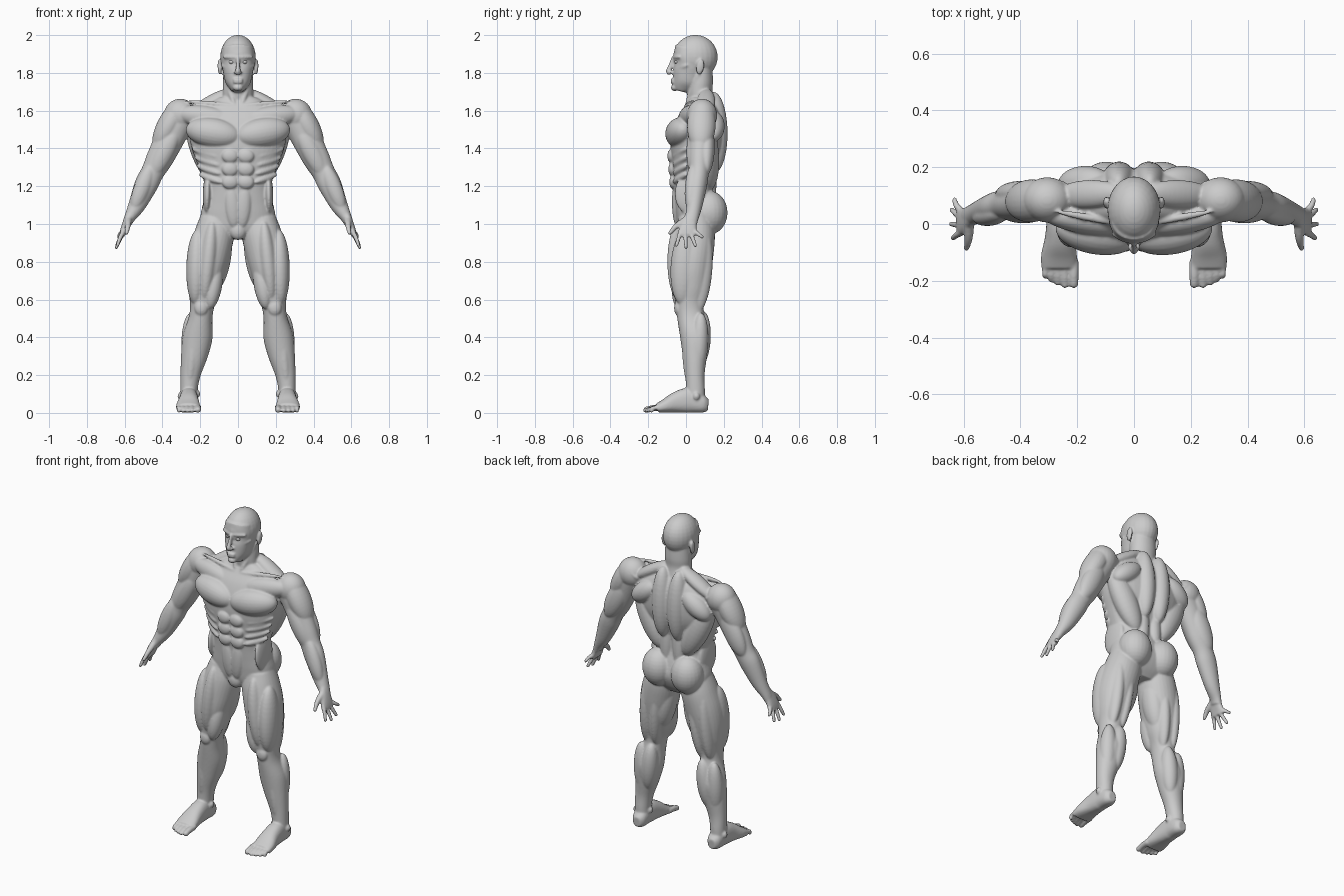
import bpy, bmesh, math
from mathutils import Vector, Matrix


def frame(t):
    # cross-section axes for a direction: u sideways, v front-back
    t = t.normalized()
    ref = Vector((0, 1, 0)) if abs(t.y) < 0.75 else Vector((0, 0, 1))
    u = ref.cross(t).normalized()
    return u, t.cross(u)


def spline(pts, n=5):
    P = [pts[0]] + list(pts) + [pts[-1]]
    out = []
    for i in range(len(pts) - 1):
        for k in range(n):
            t = k / n
            out.append([0.5 * (2*q + (r-p)*t + (2*p - 5*q + 4*r - s)*t*t + (3*q - p - 3*r + s)*t**3)
                        for p, q, r, s in zip(*P[i:i + 4])])
    return out + [list(pts[-1])]


def tube(bm, pts, e=2.0, flat=False, seg=32):
    # lofted skin through sections (x, y, z, half width, half depth)
    S = spline(pts)
    whole = Vector(S[-1][:3]) - Vector(S[0][:3])
    rings = []
    for i, s in enumerate(S):
        t = Vector(S[min(i + 1, len(S) - 1)][:3]) - Vector(S[max(i - 1, 0)][:3])
        if flat:
            t = Vector((0, 0, whole.z))
        u, v = frame(whole)
        if not flat:
            u = (u - t.normalized() * u.dot(t.normalized())).normalized()
            v = t.normalized().cross(u)
        ring = []
        for k in range(seg):
            a = 2 * math.pi * k / seg
            c, d = math.cos(a), math.sin(a)
            c = math.copysign(abs(c) ** (2 / e), c)
            d = math.copysign(abs(d) ** (2 / e), d)
            ring.append(bm.verts.new(Vector(s[:3]) + u * c * s[3] + v * d * s[4]))
        rings.append(ring)
    for A, B in zip(rings, rings[1:]):
        for k in range(seg):
            j = (k + 1) % seg
            bm.faces.new((A[k], A[j], B[j], B[k]))
    bm.faces.new(rings[0][::-1])
    bm.faces.new(rings[-1])


def blob(bm, loc, r):
    m = Matrix.Translation(loc) @ Matrix.Diagonal((*r, 1))
    bmesh.ops.create_uvsphere(bm, u_segments=24, v_segments=16, radius=1, matrix=m)


def muscle(bm, a, b, w, d):
    # ellipsoid from a to b, half width w, half depth d
    a, b = Vector(a), Vector(b)
    t = (b - a) / 2
    u, v = frame(t)
    m = Matrix((u * w, v * d, t)).transposed().to_4x4()
    m = Matrix.Translation((a + b) / 2) @ m
    bmesh.ops.create_uvsphere(bm, u_segments=24, v_segments=20, radius=1, matrix=m)


def digit(bm, pts, r0, r1):
    n = len(pts) - 1
    tube(bm, [(*p, r0 + (r1 - r0) * i / n, r0 + (r1 - r0) * i / n) for i, p in enumerate(pts)], seg=14)
    blob(bm, pts[-1], (r1, r1, r1))


def finish(bm, name, voxel=None):
    bmesh.ops.recalc_face_normals(bm, faces=bm.faces[:])
    me = bpy.data.meshes.new(name)
    bm.to_mesh(me)
    bm.free()
    for p in me.polygons:
        p.use_smooth = True
    ob = bpy.data.objects.new(name, me)
    bpy.context.collection.objects.link(ob)
    mir = ob.modifiers.new("mirror", 'MIRROR')
    mir.use_mirror_merge = False
    if voxel:
        rm = ob.modifiers.new("skin", 'REMESH')
        rm.mode = 'VOXEL'
        rm.voxel_size = voxel
        rm.use_smooth_shade = True
        sm = ob.modifiers.new("smooth", 'SMOOTH')
        sm.factor = 0.5
        sm.iterations = 6
    return ob


def column(bm, rows, e):
    # upright loft from rows (z, front y, back y, half width)
    tube(bm, [(0, (f + b) / 2, z, w, (b - f) / 2) for z, f, b, w in rows], e, True, 48)


B = bmesh.new()

# torso core
column(B, [(0.92, -.02, .11, .10), (0.97, -.045, .15, .18), (1.04, -.055, .175, .198), (1.12, -.062, .16, .182),
           (1.20, -.068, .14, .174), (1.30, -.075, .15, .208), (1.40, -.083, .185, .245), (1.48, -.075, .195, .258),
           (1.56, -.045, .19, .25), (1.62, -.008, .17, .19), (1.67, .02, .14, .10)], 2.4)
blob(B, (0, -.025, .965), (.045, .033, .05))

# chest, collar bone, belly and ribs
muscle(B, (-.012, -.055, 1.46), (.275, -.01, 1.505), .08, .075)
muscle(B, (.01, -.012, 1.54), (.33, .04, 1.59), .06, .05)
muscle(B, (.01, -.005, 1.625), (.28, .045, 1.65), .013, .013)
for z, y in ((1.36, -.078), (1.29, -.073), (1.222, -.068)):
    blob(B, (.042, y, z), (.043, .021, .037))
muscle(B, (.038, -.055, 1.21), (.02, -.045, .98), .04, .024)
for i in range(4):
    k, z = 1 - .05 * i, 1.375 - .045 * i
    muscle(B, (.105 * k, -.068, z - .02), (.245 * k, .005, z + .025), .018, .017)
muscle(B, (.16, .02, 1.27), (.165, .02, 1.05), .024, .08)

# back and buttocks
muscle(B, (.25, .10, 1.55), (.08, .125, 1.18), .075, .062)
muscle(B, (.055, .145, 1.70), (.05, .15, 1.27), .062, .073)
muscle(B, (.09, .15, 1.58), (.26, .14, 1.45), .06, .06)
muscle(B, (.04, .12, 1.42), (.045, .13, 1.07), .04, .036)
muscle(B, (.04, .11, 1.71), (.28, .10, 1.56), .036, .05)
blob(B, (.098, .125, 1.06), (.096, .095, .115))

# neck
column(B, [(1.58, .02, .17, .10), (1.65, .012, .15, .085), (1.70, .005, .14, .08), (1.75, .01, .143, .08),
           (1.82, .02, .14, .075)], 2)
muscle(B, (.078, .075, 1.81), (.012, -.002, 1.61), .016, .018)

# head: skull, face, brow, cheeks, nose, lips, chin, ears
blob(B, (0, .05, 1.884), (.094, .118, .117))
column(B, [(1.703, -.058, .0, .03), (1.72, -.07, .04, .045), (1.75, -.07, .08, .066), (1.80, -.069, .10, .078),
           (1.84, -.061, .11, .086), (1.88, -.066, .11, .088), (1.93, -.058, .11, .08)], 2.2)
muscle(B, (0, -.066, 1.883), (.08, -.032, 1.884), .011, .013)
muscle(B, (.02, -.058, 1.815), (.088, .01, 1.842), .016, .016)
tube(B, [(0, -.066, 1.885, .009, .01), (0, -.08, 1.84, .01, .013), (0, -.093, 1.808, .014, .014),
         (0, -.083, 1.793, .012, .009)], seg=16)
blob(B, (.013, -.08, 1.802), (.01, .013, .009))
for z in (1.764, 1.750):
    blob(B, (0, -.069, z), (.028, .013, .0075))
blob(B, (0, -.06, 1.722), (.027, .02, .018))
muscle(B, (.095, .068, 1.79), (.099, .082, 1.872), .011, .021)

# arm
tube(B, [(.26, .085, 1.60, .065, .07), (.335, .08, 1.50, .078, .066), (.41, .072, 1.355, .072, .06),
         (.452, .068, 1.275, .061, .053), (.485, .06, 1.21, .062, .052), (.535, .045, 1.10, .046, .042),
         (.575, .03, 1.03, .029, .036), (.588, .022, 1.0, .024, .036)])
blob(B, (.305, .085, 1.575), (.088, .08, .088))
muscle(B, (.29, .085, 1.66), (.435, .078, 1.39), .064, .076)
muscle(B, (.32, .04, 1.51), (.465, .045, 1.24), .052, .04)
muscle(B, (.335, .115, 1.53), (.47, .105, 1.26), .06, .042)
muscle(B, (.455, .04, 1.32), (.555, .02, 1.07), .044, .036)
muscle(B, (.45, .085, 1.27), (.55, .055, 1.08), .042, .03)

# hand
tube(B, [(.572, .03, 1.045, .024, .032), (.592, .015, 1.0, .021, .042), (.606, .009, .965, .018, .048),
         (.614, .008, .94, .015, .046)], 2.4)
for y0, y1, x1, z1 in ((-.028, -.05, .638, .888), (-.004, .0, .644, .875), (.02, .05, .642, .886), (.043, .085, .632, .932)):
    digit(B, [(.606, y0, .962), (.625, (y0 + y1) / 2, (.962 + z1) / 2), (x1, y1, z1)], .0135, .0095)
digit(B, [(.582, .0, 1.02), (.583, -.05, .99), (.59, -.085, .952)], .02, .0105)

# leg
tube(B, [(.11, .05, 1.03, .09, .09), (.125, .045, .95, .105, .108), (.15, .035, .85, .11, .112),
         (.17, .025, .75, .102, .108), (.18, .025, .65, .086, .09), (.19, .02, .57, .065, .074),
         (.198, .027, .50, .063, .073), (.214, .046, .40, .079, .077), (.232, .047, .30, .07, .064),
         (.252, .047, .20, .053, .051), (.26, .05, .12, .046, .05), (.26, .05, .05, .046, .05)], 2.1, True)
muscle(B, (.215, .0, .97), (.225, -.02, .57), .054, .072)
muscle(B, (.135, -.03, 1.02), (.18, -.032, .59), .048, .068)
muscle(B, (.11, -.01, .81), (.15, -.035, .55), .047, .052)
muscle(B, (.07, .05, .99), (.13, .05, .64), .062, .07)
muscle(B, (.19, .095, .98), (.22, .06, .53), .042, .062)
muscle(B, (.115, .095, .98), (.16, .06, .53), .042, .062)
blob(B, (.195, -.04, .555), (.036, .023, .042))
muscle(B, (.25, .08, .53), (.25, .06, .20), .05, .048)
muscle(B, (.175, .088, .54), (.21, .07, .24), .05, .052)
muscle(B, (.22, .0, .50), (.26, .02, .13), .03, .03)
blob(B, (.214, .045, .10), (.014, .018, .02))
blob(B, (.306, .055, .088), (.014, .018, .02))

# foot and toes
tube(B, [(.258, .118, .042, .024, .03), (.258, .09, .046, .042, .046), (.26, .02, .066, .047, .066),
         (.261, -.05, .056, .053, .056), (.264, -.11, .037, .063, .037), (.264, -.152, .025, .063, .025)], 2.4)
for x, y, r in ((.212, -.21, .0165), (.243, -.214, .0125), (.268, -.206, .012), (.291, -.196, .0115), (.313, -.182, .011)):
    digit(B, [(x, -.13, .028), (x, -.175, .025), (x, y, r)], r * 1.1, r)

finish(B, "body", 0.0055)

# eyes
E = bmesh.new()
blob(E, (.034, -.047, 1.858), (.0145, .0135, .0115))
finish(E, "eyes")
